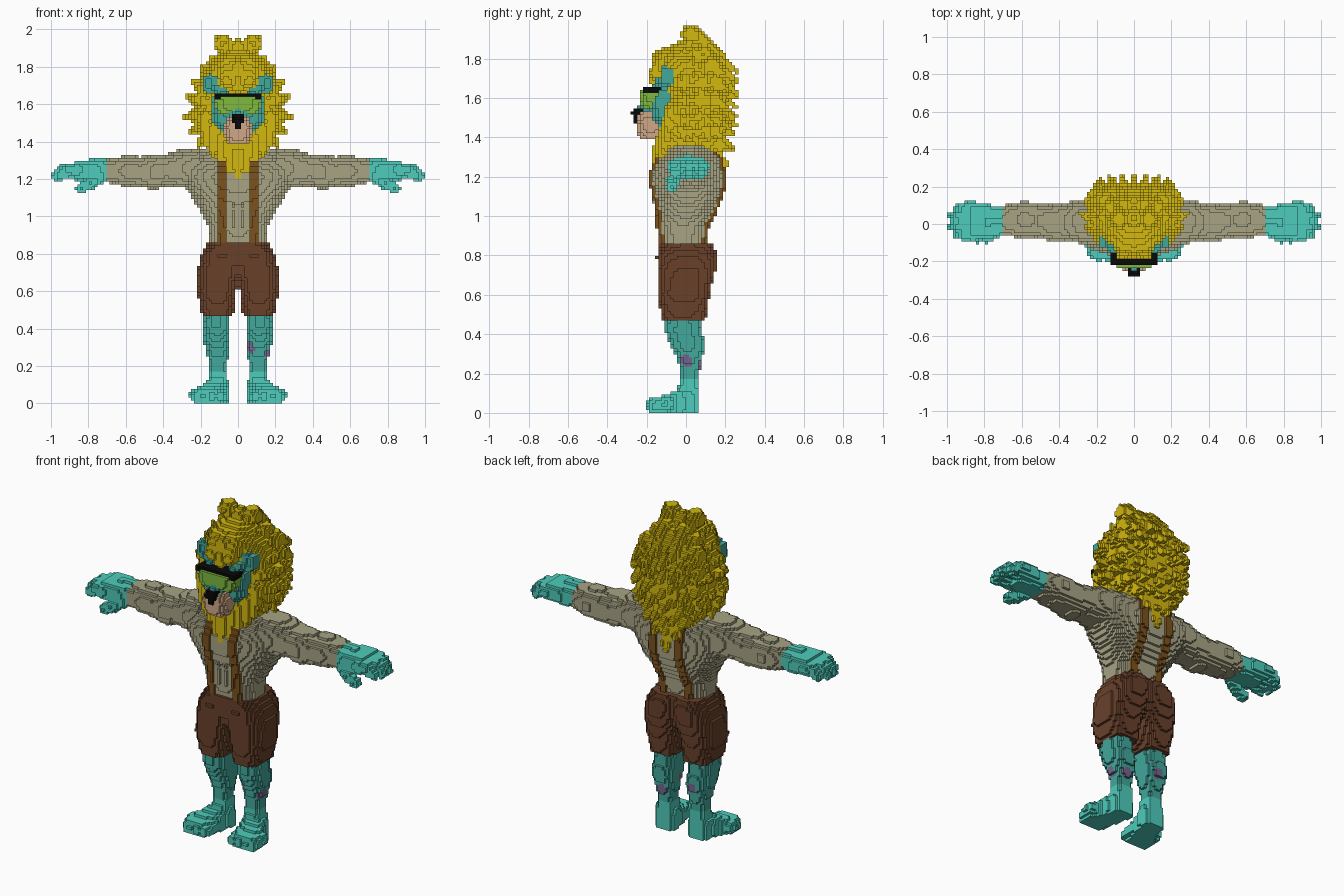
import bpy, math, random
from mathutils import Vector

random.seed(4)
S = 1 / 64                      # block size
cells = {}                      # (i, j, k) -> (part, colour)

PALETTE = {
    "gold": (212, 184, 14), "bright teal": (78, 204, 188), "dull teal": (66, 168, 156),
    "dark brown": (104, 64, 42), "strap brown": (124, 82, 30), "khaki": (167, 163, 132),
    "black": (8, 8, 8), "lens green": (128, 184, 62), "muzzle tan": (208, 168, 134),
    "purple": (116, 100, 140),
}


def put(part, col, c, mirror=True):
    cells[c] = (part, col)
    if mirror:
        cells[(-1 - c[0], c[1], c[2])] = (part, col)


def span(lo, hi):
    """Block indices whose centres lie between lo and hi."""
    return range(math.ceil(lo / S - 0.5), math.floor(hi / S - 0.5) + 1)


def loft(part, col, axis, secs, p=2.5):
    """Fill superellipse sections (t, a_min, a_max, b_min, b_max) along an axis."""
    for s0, s1 in zip(secs, secs[1:]):
        for t in span(s0[0], s1[0]):
            f = ((t + .5) * S - s0[0]) / (s1[0] - s0[0])
            a0, a1, b0, b1 = [u + (v - u) * f for u, v in zip(s0[1:], s1[1:])]
            for a in span(a0, a1):
                for b in span(b0, b1):
                    u = abs(2 * (a + .5) * S - a0 - a1) / (a1 - a0)
                    v = abs(2 * (b + .5) * S - b0 - b1) / (b1 - b0)
                    if u ** p + v ** p <= 1:
                        put(part, col, {"x": (t, a, b), "y": (a, t, b), "z": (a, b, t)}[axis])


def stroke(part, col, p0, p1, r0, r1):
    """Fill a tapered round stroke from p0 to p1."""
    p0, p1 = Vector(p0), Vector(p1)
    d = p1 - p0
    m = max(r0, r1)
    rng = [span(min(p0[n], p1[n]) - m, max(p0[n], p1[n]) + m) for n in range(3)]
    for i in rng[0]:
        for j in rng[1]:
            for k in rng[2]:
                q = Vector(((i + .5) * S, (j + .5) * S, (k + .5) * S))
                f = min(1, max(0, (q - p0).dot(d) / d.length_squared))
                if (q - p0 - d * f).length <= r0 + (r1 - r0) * f:
                    put(part, col, (i, j, k))


def raise_on(base, part, col, x0, x1, z0, z1, back=False):
    """Lay one layer of blocks over the front (and back) of a part."""
    for k in span(z0, z1):
        for i in span(x0, x1):
            js = [j for j in range(-20, 20) if cells.get((i, j, k), ("",))[0] == base]
            if js:
                put(part, col, (i, min(js) - 1, k))
                if back:
                    put(part, col, (i, max(js) + 1, k))


# Legs
loft("legs", "dull teal", "z", [(.1, .055, .15, -.04, .065), (.2, .06, .155, -.03, .065),
     (.27, .05, .17, -.045, .08), (.34, .045, .185, -.075, .1), (.41, .045, .185, -.105, .08),
     (.5, .05, .18, -.105, .07)])
for p in [(.06, -.03, .3), (.15, .005, .265), (.11, .07, .25), (-.1, .09, .31)]:
    for c in list(cells):
        if (Vector(((c[0] + .5) * S, (c[1] + .5) * S, (c[2] + .5) * S)) - Vector(p)).length < .032:
            put("legs", "purple", c, False)

# Feet with toes
loft("feet", "bright teal", "y", [(-.18, .1, .24, -.02, .075), (-.1, .075, .235, -.02, .09),
     (-.04, .055, .19, -.02, .12), (.03, .05, .17, -.02, .12), (.07, .06, .16, -.02, .09)], 4)
loft("feet", "bright teal", "z", [(.08, .05, .17, -.055, .07), (.165, .06, .15, -.035, .065)], 3)
for x, y in [(.095, -.18), (.14, -.18), (.185, -.17), (.225, -.15)]:
    stroke("feet", "bright teal", (x, -.1, .045), (x, y, .035), .036, .028)
for c in [c for c in cells if c[2] < 0]:
    del cells[c]

# Shorts
loft("shorts", "dark brown", "z", [(.475, .025, .195, -.125, .1), (.6, .012, .22, -.145, .12),
     (.72, -.02, .215, -.145, .15), (.8, -.02, .195, -.15, .158), (.86, -.02, .16, -.13, .135)], 2.8)
loft("shorts", "dark brown", "z", [(.67, -.13, .13, -.11, .1), (.76, -.18, .18, -.145, .13),
     (.86, -.16, .16, -.14, .13)], 3)

# Torso
loft("torso", "khaki", "z", [(.86, -.155, .155, -.13, .1), (.95, -.16, .16, -.14, .11),
     (1.0, -.185, .185, -.14, .135), (1.08, -.235, .235, -.15, .17), (1.15, -.275, .275, -.17, .19),
     (1.22, -.31, .31, -.175, .19), (1.29, -.31, .31, -.14, .17), (1.34, -.28, .28, -.08, .13),
     (1.365, -.2, .2, -.05, .1)])

# Arms
loft("arms", "khaki", "x", [(.2, -.12, .14, 1.13, 1.365), (.3, -.1, .125, 1.155, 1.36),
     (.38, -.09, .11, 1.16, 1.335), (.45, -.09, .105, 1.14, 1.33), (.52, -.075, .115, 1.155, 1.32),
     (.6, -.075, .12, 1.16, 1.325), (.71, -.06, .095, 1.185, 1.305)])

# Braces and raised belly pads
raise_on("torso", "braces", "strap brown", .058, .112, .86, 1.365, True)
for z in (.945, .99, 1.04):
    raise_on("torso", "belly_pads", "khaki", .008, .036, z, z + .034)

# Hands
loft("hands", "bright teal", "x", [(.705, -.065, .09, 1.185, 1.305), (.8, -.085, .11, 1.19, 1.305),
     (.88, -.085, .11, 1.195, 1.295)], 2.8)
for y, x in [(-.055, .95), (-.01, .975), (.04, .975), (.083, .945)]:
    stroke("hands", "bright teal", (.86, y, 1.25), (x - .04, y, 1.245), .042, .034)
    stroke("hands", "bright teal", (x - .04, y, 1.245), (x, y, 1.215), .034, .024)
stroke("hands", "bright teal", (.73, -.04, 1.215), (.79, -.07, 1.175), .035, .032)
stroke("hands", "bright teal", (.79, -.07, 1.175), (.84, -.075, 1.15), .03, .028)

# Mane body
loft("mane", "gold", "z", [(1.19, -.025, .025, -.165, .18), (1.26, -.1, .1, -.17, .19),
     (1.36, -.17, .17, -.165, .195), (1.44, -.215, .215, -.15, .21), (1.5, -.23, .23, -.12, .22),
     (1.56, -.24, .24, -.11, .22), (1.65, -.23, .23, -.11, .21), (1.72, -.21, .21, -.14, .19),
     (1.8, -.165, .165, -.15, .14), (1.86, -.11, .11, -.1, .08), (1.89, -.06, .06, -.04, .04)], 2.2)
# Mane tufts around the outline, in layers from front to back
TIPS = [(.07, 1.915), (.15, 1.865), (.2, 1.805), (.255, 1.73), (.288, 1.65), (.298, 1.535),
        (.27, 1.455), (.225, 1.375), (.16, 1.3), (.1, 1.245)]
for y, scale in [(-.01, .93), (.05, 1), (.12, .94), (.17, .86)]:
    for x, z in TIPS:
        tx, tz = x * scale, 1.55 + (z - 1.55) * scale
        j = random.uniform(-.012, .012)
        stroke("mane", "gold", (tx * .72, y - .02, 1.56 + (tz - 1.56) * .72),
               (tx - .006, y + j, tz - .005), .048, .008)
# Tufts down the back
for z, y, w in [(1.84, .14, .09), (1.77, .21, .13), (1.69, .262, .18), (1.6, .262, .2), (1.51, .258, .2),
                (1.42, .255, .17), (1.33, .24, .12), (1.25, .215, .07), (1.18, .2, .02)]:
    n = max(1, round(w / .065))
    for q in range(n + 1):
        x = w * q / n
        zz = z + random.uniform(-.02, .02) + (.03 if q % 2 else 0)
        yy = y - .03 * (x / .2) ** 2
        stroke("mane", "gold", (x * .9, yy - .11, zz + .06), (x, yy, zz), .05, .01)
# Forehead locks and beard
stroke("mane", "gold", (0, -.1, 1.77), (0, -.165, 1.69), .085, .03)
stroke("mane", "gold", (.05, -.09, 1.78), (.06, -.15, 1.725), .075, .04)
for x, z in [(0, 1.21), (.045, 1.235), (.09, 1.27), (.135, 1.32), (.175, 1.38)]:
    stroke("mane", "gold", (x, -.12 + x * .3, z + .15), (x, -.16 + x * .35, z), .045, .012)

# Face, cheeks and brows
loft("face", "dull teal", "z", [(1.45, -.09, .09, -.165, -.05), (1.5, -.135, .135, -.18, -.04),
     (1.58, -.145, .145, -.195, -.04), (1.66, -.13, .13, -.19, -.04)], 2.6)
stroke("face", "dull teal", (.07, -.15, 1.665), (.13, -.125, 1.69), .02, .022)

# Ears: rim with a hollow front
loft("ears", "dull teal", "y", [(-.125, .105, .195, 1.66, 1.76), (-.065, .11, .19, 1.665, 1.755)], 2.2)
for i in span(.135, .165):
    for k in span(1.69, 1.73):
        for j in span(-.14, -.105):
            cells.pop((i, j, k), None)
            cells.pop((-1 - i, j, k), None)

# Muzzle, snout, nose and mouth line
loft("muzzle", "muzzle tan", "z", [(1.385, -.055, .055, -.23, -.1), (1.42, -.07, .07, -.25, -.1),
     (1.48, -.082, .082, -.255, -.1), (1.53, -.06, .06, -.25, -.1)], 2.6)
# Glasses
loft("lens", "lens green", "z", [(1.545, -.095, .095, -.215, -.12), (1.575, -.12, .12, -.23, -.12),
     (1.635, -.125, .125, -.23, -.12)], 4)
loft("glasses_frame", "black", "z", [(1.625, -.132, .132, -.222, -.125), (1.657, -.132, .132, -.222, -.125)], 5)
stroke("snout", "dull teal", (0, -.17, 1.57), (0, -.225, 1.53), .052, .035)
loft("nose", "black", "z", [(1.495, -.018, .018, -.27, -.22), (1.52, -.034, .034, -.275, -.22),
     (1.55, -.034, .034, -.27, -.22)], 6)
raise_on("muzzle", "mouth_line", "black", 0, .016, 1.465, 1.5)

# Turn blocks into one mesh per part, keeping only the outer faces
mats = {}
for name, rgb in PALETTE.items():
    mats[name] = bpy.data.materials.new(name)
    mats[name].diffuse_color = [((v / 255 + .055) / 1.055) ** 2.4 if v > 10 else v / 3300 for v in rgb] + [1]

SIDES = []
for ax in range(3):
    u, v = (ax + 1) % 3, (ax + 2) % 3
    for sgn in (0, 1):
        quad = []
        for du, dv in ((0, 0), (1, 0), (1, 1), (0, 1)):
            o = [0, 0, 0]
            o[ax], o[u], o[v] = sgn, du, dv
            quad.append(tuple(o))
        n = [0, 0, 0]
        n[ax] = 2 * sgn - 1
        SIDES.append((n, quad if sgn else quad[::-1]))

parts = {}
for c, (part, col) in cells.items():
    parts.setdefault(part, []).append((c, col))
for part, blocks in parts.items():
    verts, faces, cols, used = {}, [], [], []
    for c, col in blocks:
        for n, quad in SIDES:
            if (c[0] + n[0], c[1] + n[1], c[2] + n[2]) in cells:
                continue
            corners = [(c[0] + o[0], c[1] + o[1], c[2] + o[2]) for o in quad]
            faces.append([verts.setdefault(q, len(verts)) for q in corners])
            if col not in used:
                used.append(col)
            cols.append(used.index(col))
    if not faces:
        continue
    me = bpy.data.meshes.new(part)
    me.from_pydata([(x * S, y * S, z * S) for x, y, z in verts], [], faces)
    for col in used:
        me.materials.append(mats[col])
    me.polygons.foreach_set("material_index", cols)
    me.update()
    bpy.context.collection.objects.link(bpy.data.objects.new(part, me))
